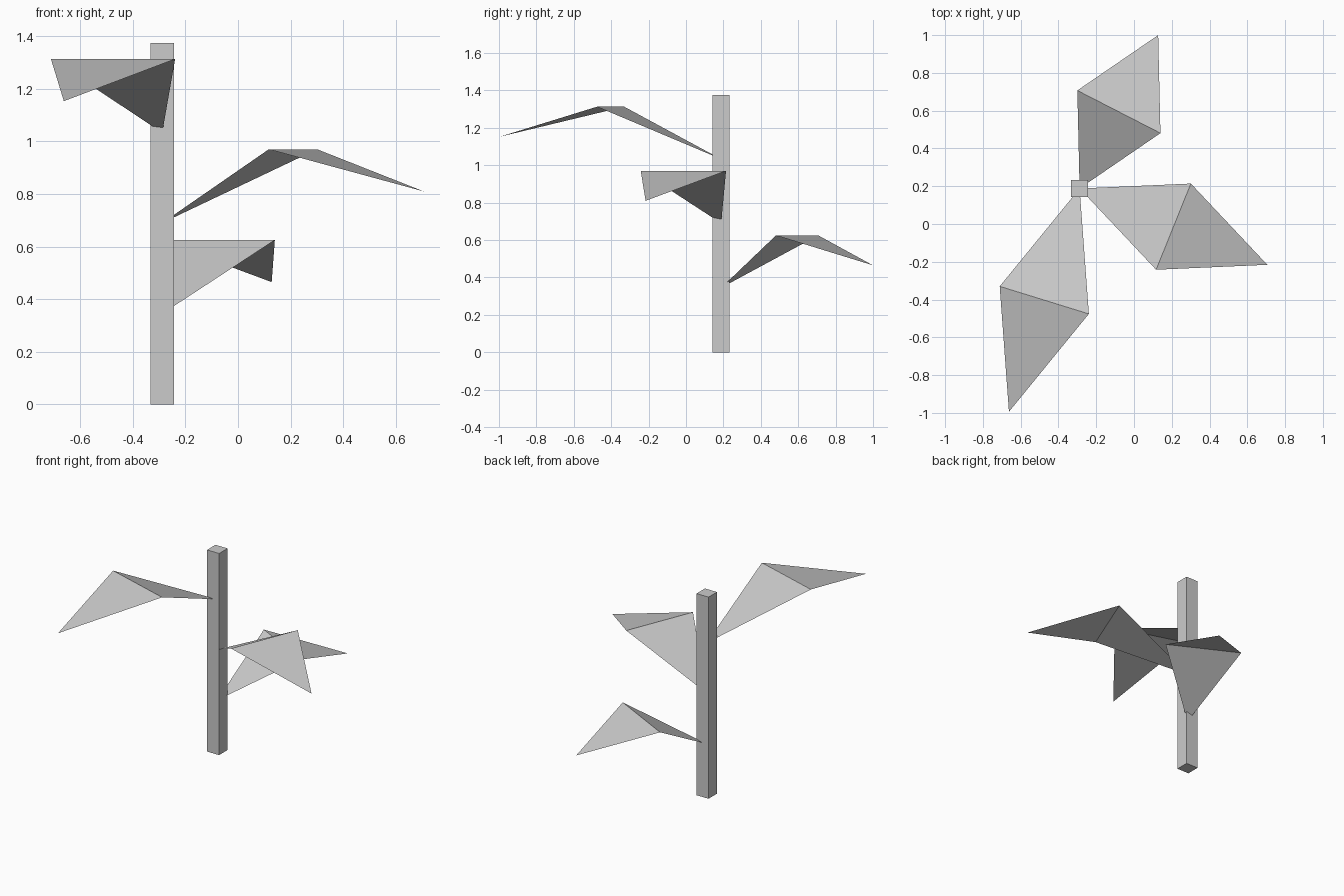
import bpy
import bmesh
from mathutils import Vector

cube = bpy.data.objects.get("Cube")
if cube:
    bpy.data.objects.remove(cube, do_unlink=True)

grey = bpy.data.materials.new("light grey")
grey.use_nodes = True
COLOR = (0.6, 0.6, 0.6, 1)
grey.diffuse_color = COLOR
grey.node_tree.nodes["Principled BSDF"].inputs["Base Color"].default_value = COLOR

STEM_X, STEM_Y = -0.288, 0.188
STEM_WIDTH, STEM_HEIGHT = 0.091, 1.375
RISE, DROP = 0.28, 0.16  # leaf climb to its fold, then fall to its tip


def add_object(name, bm):
    mesh = bpy.data.meshes.new(name)
    bm.to_mesh(mesh)
    bm.free()
    mesh.materials.append(grey)
    obj = bpy.data.objects.new(name, mesh)
    bpy.context.collection.objects.link(obj)
    return obj


def add_leaf(name, base_z, reach, half_fold):
    """Folded sheet: two triangles meeting along a level fold line."""
    root = Vector((STEM_X, STEM_Y, base_z))
    reach, half = Vector((*reach, 0)), Vector((*half_fold, 0))
    up = Vector((0, 0, 1))
    fold = root + reach + up * RISE
    tip = fold + reach - up * DROP
    bm = bmesh.new()
    r, a, b, t = [bm.verts.new(p) for p in (root, fold - half, fold + half, tip)]
    bm.faces.new((r, a, b))
    bm.faces.new((a, t, b))
    return add_object(name, bm)


# Square stem
bm = bmesh.new()
bmesh.ops.create_cube(bm, size=1)
bmesh.ops.scale(bm, vec=(STEM_WIDTH, STEM_WIDTH, STEM_HEIGHT), verts=bm.verts)
bmesh.ops.translate(bm, vec=(STEM_X, STEM_Y, STEM_HEIGHT / 2), verts=bm.verts)
add_object("stem", bm)

# Three leaves spiralling up the stem
add_leaf("lower_leaf", 0.345, (0.208, 0.406), (-0.22, 0.113))
add_leaf("middle_leaf", 0.69, (0.497, -0.202), (0.092, 0.228))
add_leaf("upper_leaf", 1.033, (-0.187, -0.591), (0.236, -0.073))
